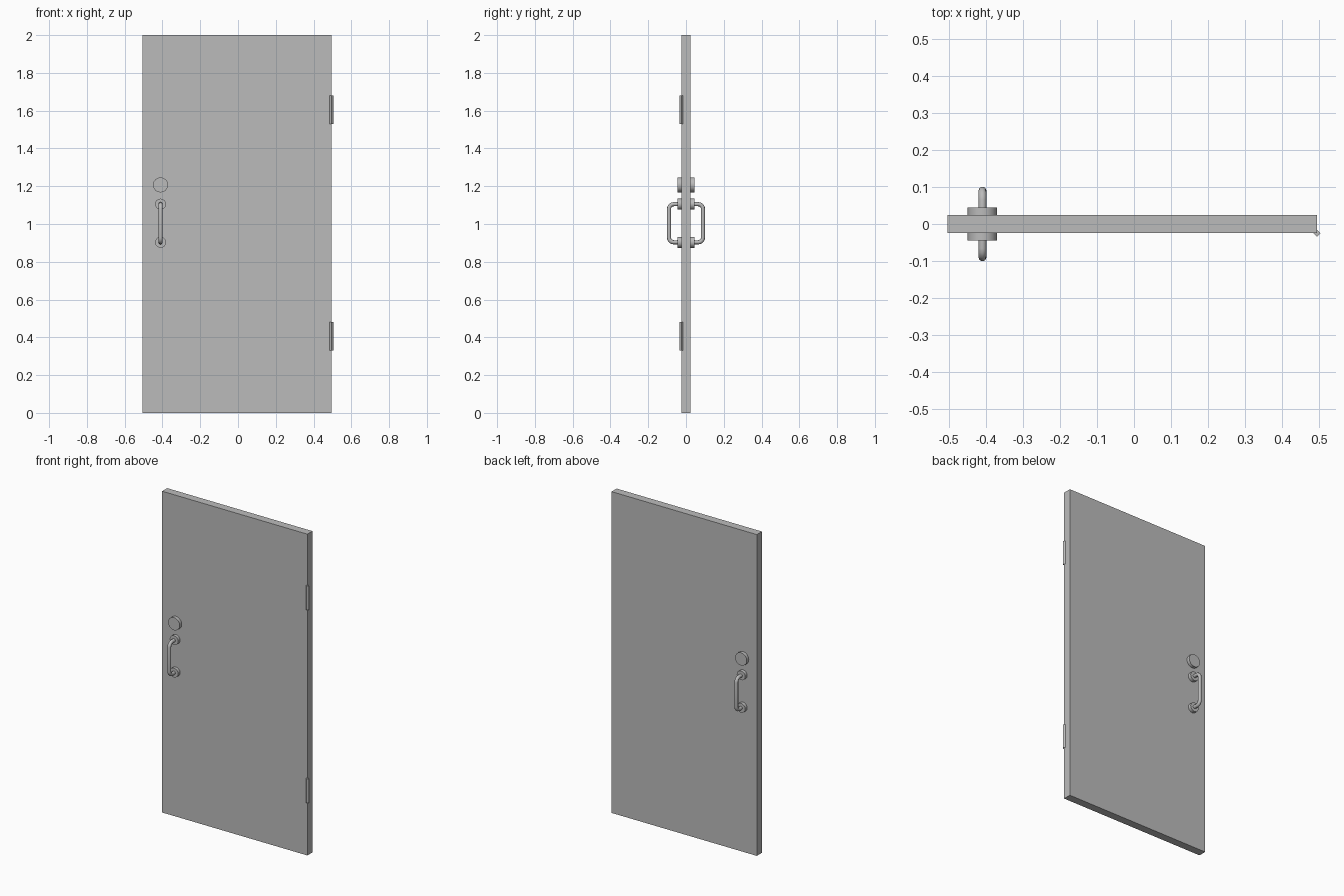
import bpy, bmesh, math
from mathutils import Matrix, Vector

cube = bpy.data.objects.get("Cube")
if cube:
    bpy.data.objects.remove(cube, do_unlink=True)

grey = bpy.data.materials.new("mid_grey")
grey.use_nodes = True
colour = (0.5, 0.5, 0.5, 1)
grey.diffuse_color = colour
grey.node_tree.nodes["Principled BSDF"].inputs["Base Color"].default_value = colour

HALF = 0.025        # half the leaf thickness
HANDLE_X = -0.41


def add_mesh(name, mesh, smooth=False):
    obj = bpy.data.objects.new(name, mesh)
    bpy.context.collection.objects.link(obj)
    mesh.materials.clear()
    mesh.materials.append(grey)
    if smooth:
        bpy.ops.object.select_all(action="DESELECT")
        obj.select_set(True)
        bpy.context.view_layer.objects.active = obj
        bpy.ops.object.shade_smooth_by_angle(angle=math.radians(50))
    return obj


def cylinder(name, centre, radius, length, sides, rotation, smooth=True):
    bm = bmesh.new()
    bmesh.ops.create_cone(bm, cap_ends=True, segments=sides, radius1=radius,
                          radius2=radius, depth=length,
                          matrix=Matrix.Translation(centre) @ rotation)
    mesh = bpy.data.meshes.new(name)
    bm.to_mesh(mesh)
    bm.free()
    return add_mesh(name, mesh, smooth)


def pull_handle(name, side):
    # Rounded U path from the leaf, out, down and back in
    top, bottom, out, bend = 1.105, 0.903, 0.09, 0.025
    path = [(HALF, top)]
    for z, sign, start in ((top - bend, 1, 90), (bottom + bend, -1, 0)):
        for i in range(5):
            a = math.radians(start - i * 22.5)
            path.append((out - bend + bend * math.cos(a), z + bend * math.sin(a)))
    path.append((HALF, bottom))
    curve = bpy.data.curves.new(name, "CURVE")
    curve.dimensions = "3D"
    curve.bevel_depth = 0.011
    curve.bevel_resolution = 2
    spline = curve.splines.new("POLY")
    spline.points.add(len(path) - 1)
    for point, (y, z) in zip(spline.points, path):
        point.co = (HANDLE_X, side * y, z, 1)
    temp = bpy.data.objects.new(name + "_path", curve)
    bpy.context.collection.objects.link(temp)
    depsgraph = bpy.context.evaluated_depsgraph_get()
    mesh = bpy.data.meshes.new_from_object(temp.evaluated_get(depsgraph))
    bpy.data.objects.remove(temp, do_unlink=True)
    add_mesh(name, mesh, True)


# Door leaf
bm = bmesh.new()
bmesh.ops.create_cube(bm, size=1, matrix=Matrix.Translation((-0.005, 0, 1))
                      @ Matrix.Diagonal((1, 2 * HALF, 2, 1)))
leaf = bpy.data.meshes.new("door_leaf")
bm.to_mesh(leaf)
bm.free()
add_mesh("door_leaf", leaf)

# Hinge barrels on the front left edge
for label, z in (("lower", 0.405), ("upper", 1.605)):
    cylinder(label + "_hinge", Vector((0.495, -HALF, z)), 0.01, 0.15, 4,
             Matrix.Identity(4), smooth=False)

# Lock, handle mounts and pull handle on both faces
across = Matrix.Rotation(math.pi / 2, 4, "X")
for face, side in (("front", -1), ("back", 1)):
    for part, z, radius in (("lock", 1.207, 0.04),
                            ("upper_mount", 1.105, 0.029),
                            ("lower_mount", 0.903, 0.029)):
        cylinder(f"{face}_{part}", Vector((HANDLE_X, side * (HALF + 0.01), z)),
                 radius, 0.02, 16, across)
    pull_handle(face + "_pull_handle", side)
